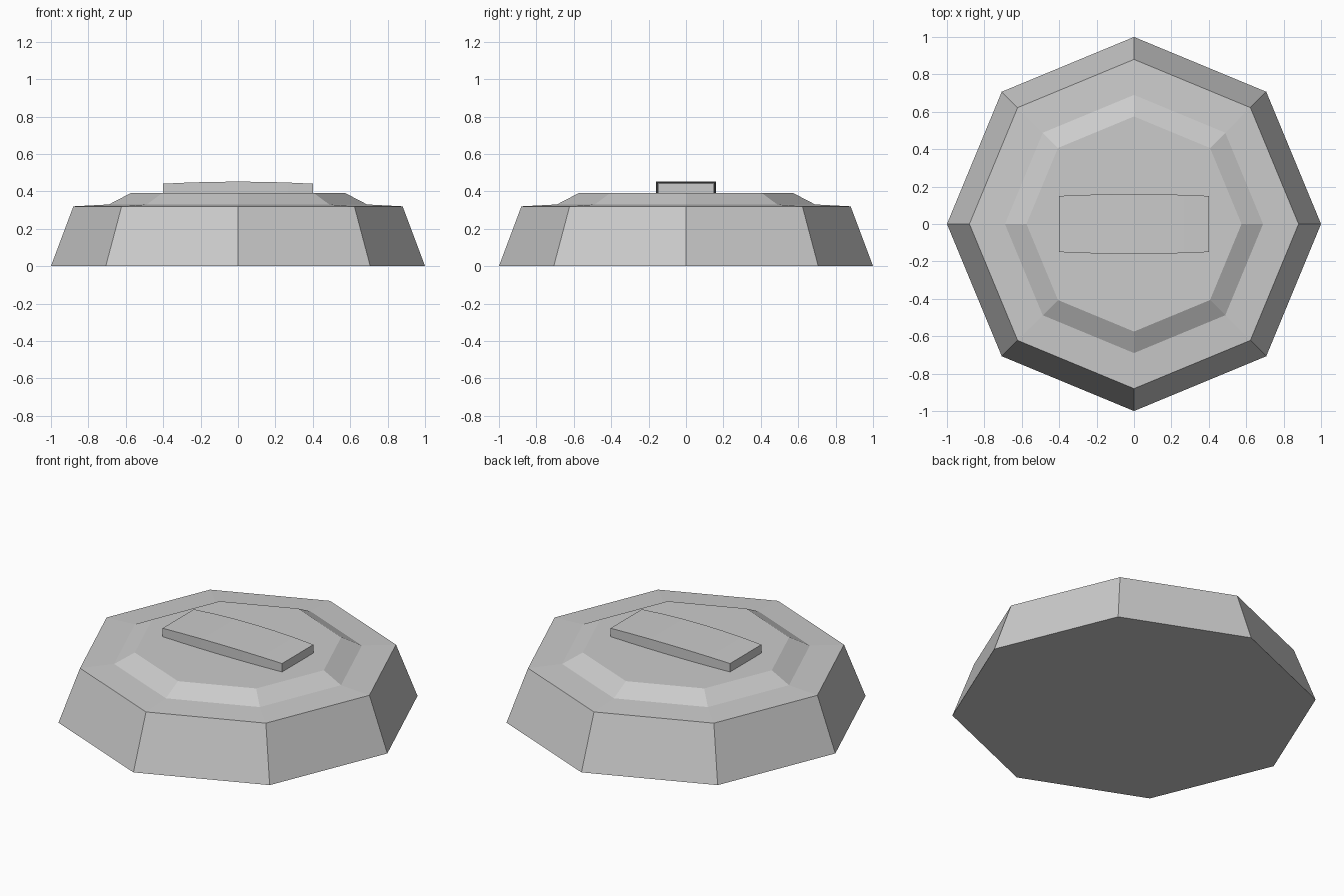
import bpy, bmesh, math

if "Cube" in bpy.data.objects:
    bpy.data.objects.remove(bpy.data.objects["Cube"])


def loft(name, rings):
    """Bridge equal-length closed rings of points and cap both ends."""
    bm = bmesh.new()
    loops = [[bm.verts.new(p) for p in ring] for ring in rings]
    n = len(loops[0])
    for a, b in zip(loops, loops[1:]):
        for i in range(n):
            j = (i + 1) % n
            bm.faces.new((a[i], a[j], b[j], b[i]))
    bm.faces.new(loops[0][::-1])
    bm.faces.new(loops[-1])
    bmesh.ops.recalc_face_normals(bm, faces=bm.faces[:])
    mesh = bpy.data.meshes.new(name)
    bm.to_mesh(mesh)
    bm.free()
    obj = bpy.data.objects.new(name, mesh)
    bpy.context.collection.objects.link(obj)
    return obj


def octagon(r, z):
    return [(r * math.cos(i * math.pi / 4), r * math.sin(i * math.pi / 4), z)
            for i in range(8)]


# Octagonal body: sloped wall, shallow shoulder, raised deck
profile = [(1.0, 0.0), (0.88, 0.32), (0.69, 0.33), (0.575, 0.39)]
loft("octagonal_base", [octagon(r, z) for r, z in profile])


# Top plate: slightly crowned upwards and bowed along its long sides
def plate_section(x):
    bow = 1 - (x / 0.4) ** 2
    y, top = 0.15 + 0.01 * bow, 0.441 + 0.011 * bow
    return [(x, -y, 0.39), (x, y, 0.39), (x, y, top), (x, -y, top)]


loft("top_plate", [plate_section(-0.4 + 0.8 * i / 6) for i in range(7)])
